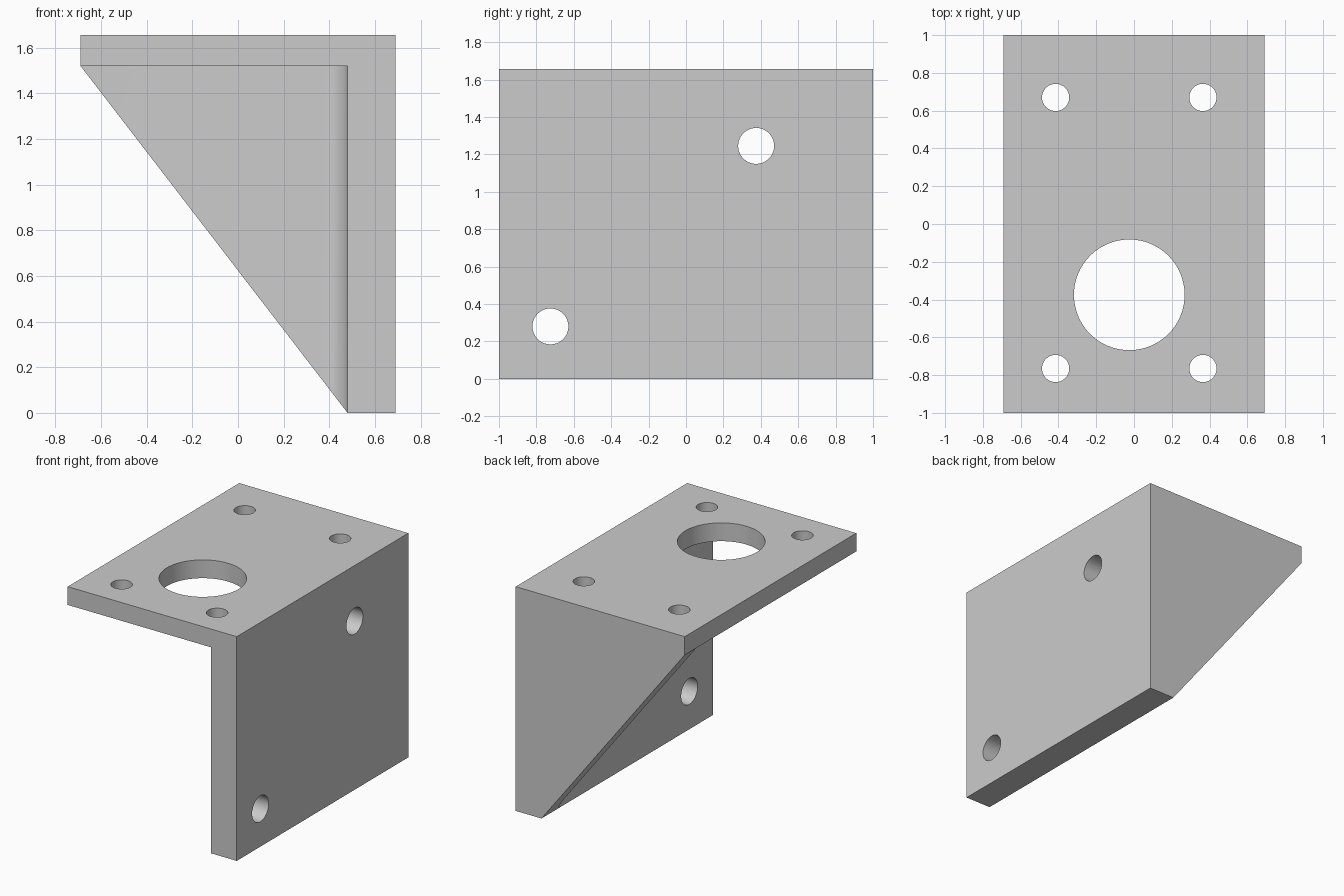
import bpy, bmesh, math
from mathutils import Vector

if "Cube" in bpy.data.objects:
    bpy.data.objects.remove(bpy.data.objects["Cube"], do_unlink=True)

# Overall sizes
HX, HY, TOP = 0.69, 1.0, 1.655
WALL_X, PLATE_Z = 0.48, 1.52
GUSSET, FILLET = 0.135, 0.10

grey = bpy.data.materials.new("plain grey")
grey.use_nodes = True
colour = (0.6, 0.6, 0.6, 1)
grey.diffuse_color = colour
grey.node_tree.nodes["Principled BSDF"].inputs["Base Color"].default_value = colour


def prism(name, points, along, cut=None):
    """Extrude a flat outline; optionally slice it, keeping the side behind the plane."""
    bm = bmesh.new()
    face = bm.faces.new([bm.verts.new(p) for p in points])
    ext = bmesh.ops.extrude_face_region(bm, geom=[face])
    moved = [v for v in ext["geom"] if isinstance(v, bmesh.types.BMVert)]
    bmesh.ops.translate(bm, verts=moved, vec=along)
    if cut:
        geom = bm.verts[:] + bm.edges[:] + bm.faces[:]
        bmesh.ops.bisect_plane(bm, geom=geom, plane_co=cut[0], plane_no=cut[1],
                               clear_outer=True)
        bmesh.ops.holes_fill(bm, edges=[e for e in bm.edges if e.is_boundary])
    bmesh.ops.recalc_face_normals(bm, faces=bm.faces[:])
    mesh = bpy.data.meshes.new(name)
    bm.to_mesh(mesh)
    bm.free()
    mesh.materials.append(grey)
    obj = bpy.data.objects.new(name, mesh)
    bpy.context.collection.objects.link(obj)
    return obj


def combine(target, tool, operation):
    """Apply a boolean and remove the tool object."""
    mod = target.modifiers.new(operation.lower(), 'BOOLEAN')
    mod.operation, mod.solver, mod.object = operation, 'EXACT', tool
    bpy.context.view_layer.objects.active = target
    bpy.ops.object.modifier_apply(modifier=mod.name)
    bpy.data.objects.remove(tool, do_unlink=True)


def drill(target, centre, radius, axis):
    """Cut a round through hole along x or z."""
    turn = (0, math.pi / 2, 0) if axis == 'X' else (0, 0, 0)
    bpy.ops.mesh.primitive_cylinder_add(vertices=64, radius=radius, depth=0.5,
                                        location=centre, rotation=turn)
    tool = bpy.context.object
    tool.data.materials.append(grey)
    combine(target, tool, 'DIFFERENCE')


# Top plate and side wall as one L section
section = [(-HX, PLATE_Z), (WALL_X, PLATE_Z), (WALL_X, 0), (HX, 0), (HX, TOP), (-HX, TOP)]
bracket = prism("angle_bracket", [(x, -HY, z) for x, z in section], (0, 2 * HY, 0))

# Back gusset with a rounded inner corner, sliced along its diagonal
inner = HY - GUSSET
plan = [(WALL_X, HY), (-HX, HY), (-HX, inner)]
for i in range(17):
    a = math.pi / 2 * i / 16
    plan.append((WALL_X - FILLET + FILLET * math.sin(a),
                 inner - FILLET + FILLET * math.cos(a)))
diagonal = Vector((-PLATE_Z, 0, -(WALL_X + HX)))
gusset = prism("gusset", [(x, y, 0) for x, y in plan], (0, 0, PLATE_Z),
               cut=((WALL_X, 0, 0), diagonal))
combine(bracket, gusset, 'UNION')

# Mounting holes and large opening in the plate
for x in (-0.415, 0.365):
    for y in (-0.765, 0.67):
        drill(bracket, (x, y, PLATE_Z), 0.072, 'Z')
drill(bracket, (-0.025, -0.375, PLATE_Z), 0.293, 'Z')

# Bolt holes in the wall
for y, z in ((-0.725, 0.28), (0.375, 1.245)):
    drill(bracket, (HX, y, z), 0.096, 'X')

bpy.ops.object.select_all(action='DESELECT')
bracket.select_set(True)
bpy.context.view_layer.objects.active = bracket
bpy.ops.object.shade_smooth_by_angle(angle=math.radians(30))
